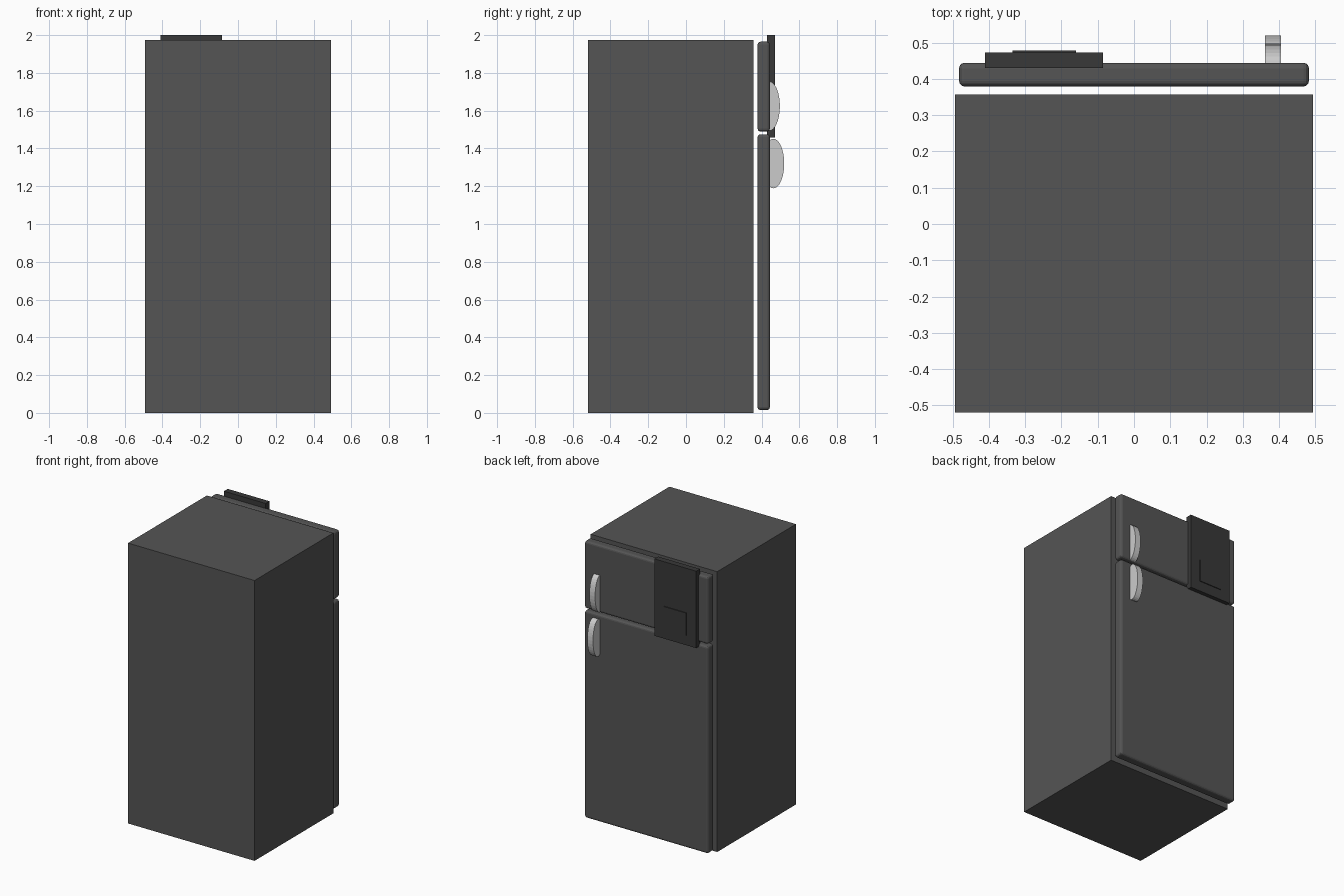
import bpy
import math

if "Cube" in bpy.data.objects:
    bpy.data.objects.remove(bpy.data.objects["Cube"])


def material(name, value):
    m = bpy.data.materials.new(name)
    m.diffuse_color = (value, value, value, 1)
    m.use_nodes = True
    m.node_tree.nodes["Principled BSDF"].inputs["Base Color"].default_value = m.diffuse_color
    return m


steel = material("dark_steel", 0.09)
black = material("black_plastic", 0.04)
silver = material("silver", 0.7)


def box(name, x, y, z, mat, bevel=0):
    """Box from (min, max) ranges, optionally with rounded edges."""
    bpy.ops.mesh.primitive_cube_add(
        size=1, location=[(r[0] + r[1]) / 2 for r in (x, y, z)])
    ob = bpy.context.object
    ob.name = name
    ob.scale = [r[1] - r[0] for r in (x, y, z)]
    bpy.ops.object.transform_apply(location=False, rotation=False, scale=True)
    ob.data.materials.append(mat)
    if bevel:
        mod = ob.modifiers.new("rounded_edges", 'BEVEL')
        mod.width = bevel
        mod.segments = 3
    return ob


def handle(name, y, z):
    """Elliptical disc standing on edge, half sunk into the door."""
    bpy.ops.mesh.primitive_cylinder_add(
        vertices=32, radius=1, depth=0.044,
        location=(0.383, y, z), rotation=(0, math.pi / 2, 0))
    ob = bpy.context.object
    ob.name = name
    ob.scale = (0.131, 0.057, 1)  # local x lies along world z
    bpy.ops.object.transform_apply(location=False, rotation=True, scale=True)
    ob.data.materials.append(silver)


# Cabinet
box("cabinet", (-0.493, 0.493), (-0.52, 0.357), (0, 1.975), steel)

# Fridge and freezer doors, set slightly off the cabinet
for name, z in (("fridge_door", (0.015, 1.475)), ("freezer_door", (1.49, 1.965))):
    box(name, (-0.482, 0.482), (0.379, 0.444), z, steel, 0.015)

# Door handles
handle("freezer_handle", 0.44, 1.624)
handle("fridge_handle", 0.463, 1.32)

# Dispenser panel and its raised pad
box("dispenser_panel", (-0.41, -0.085), (0.43, 0.472), (1.458, 2.0), black)
box("dispenser_pad", (-0.335, -0.16), (0.46, 0.478), (1.53, 1.687), black)
